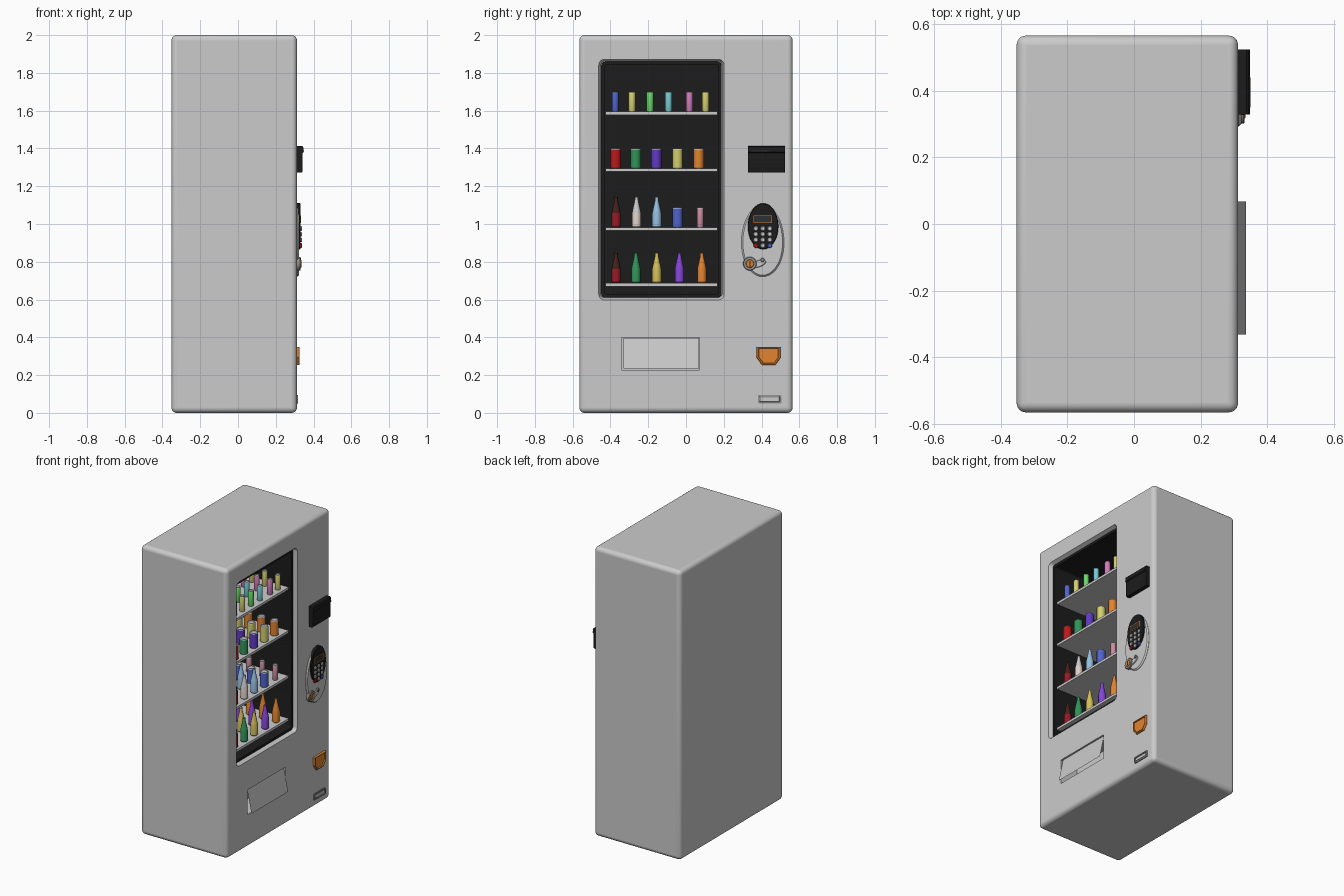
import bpy, bmesh
from math import sin, cos, pi, radians
from mathutils import Vector

if "Cube" in bpy.data.objects:
    bpy.data.objects.remove(bpy.data.objects["Cube"])


def material(name, r, g, b):
    m = bpy.data.materials.new(name)
    m.diffuse_color = (r, g, b, 1)
    m.use_nodes = True
    m.node_tree.nodes["Principled BSDF"].inputs["Base Color"].default_value = m.diffuse_color
    return m


COL = {k: material(k, *v) for k, v in {
    "black": (.012, .012, .012), "dark": (.03, .03, .03), "steel": (.3, .3, .3),
    "light": (.6, .6, .6), "white": (.8, .8, .8), "orange": (.75, .23, .03),
    "red": (.5, .01, .01), "brown": (.06, .015, .01), "crimson": (.3, .01, .02),
    "blue": (.08, .13, .6), "green": (.03, .3, .1), "lime": (.14, .7, .14),
    "yellow": (.65, .62, .16), "gold": (.65, .52, .1), "cyan": (.18, .6, .65),
    "pink": (.65, .2, .5), "rose": (.6, .27, .36), "purple": (.12, .04, .55),
    "violet": (.24, .06, .7), "cream": (.75, .63, .58), "sky": (.3, .52, .75)}.items()}


def loft(name, rings, mats=(), cap0=True, cap1=True, band_mat=None, flip=False, angle=30):
    """Skin a row of equal-length point rings."""
    bm = bmesh.new()
    vs = [[bm.verts.new(p) for p in r] for r in rings]
    n = len(vs[0])
    for k, (a, b) in enumerate(zip(vs, vs[1:])):
        for i in range(n):
            f = bm.faces.new((a[i], a[(i + 1) % n], b[(i + 1) % n], b[i]))
            f.material_index = band_mat(k) if band_mat else 0
    if cap0:
        bm.faces.new(vs[0])
    if cap1:
        bm.faces.new(vs[-1]).material_index = band_mat(len(rings) - 2) if band_mat else 0
    bmesh.ops.recalc_face_normals(bm, faces=bm.faces)
    if flip:
        bmesh.ops.reverse_faces(bm, faces=bm.faces)
    me = bpy.data.meshes.new(name)
    bm.to_mesh(me)
    bm.free()
    for m in mats:
        me.materials.append(COL[m])
    ob = bpy.data.objects.new(name, me)
    bpy.context.collection.objects.link(ob)
    smooth(ob, angle)
    return ob


def smooth(ob, angle):
    bpy.ops.object.select_all(action='DESELECT')
    ob.select_set(True)
    bpy.context.view_layer.objects.active = ob
    bpy.ops.object.shade_smooth_by_angle(angle=radians(angle))


def rrect(x, y0, y1, z0, z1, r, seg=5):
    """Rounded rectangle facing +x."""
    pts = []
    for q, (cy, cz) in enumerate([(y1 - r, z1 - r), (y0 + r, z1 - r), (y0 + r, z0 + r), (y1 - r, z0 + r)]):
        for i in range(seg + 1):
            a = (q + i / seg) * pi / 2
            pts.append((x, cy + r * cos(a), cz + r * sin(a)))
    return pts


def oval(x, cy, cz, ry, rz, n=32, egg=0):
    return [(x, cy + ry * cos(a) * (1 + egg * sin(a)), cz + rz * sin(a))
            for a in (2 * pi * i / n for i in range(n))]


def disc(name, cy, cz, ry, rz, x0, x1, mat=(), n=32, egg=0, bevel=.003):
    return loft(name, [oval(x0, cy, cz, ry, rz, n, egg), oval(x1 - bevel, cy, cz, ry, rz, n, egg),
                       oval(x1, cy, cz, ry - bevel, rz - bevel, n, egg)], mat)


def box(name, x, y, z, mat=()):
    return loft(name, [[(a, y[0], z[0]), (a, y[1], z[0]), (a, y[1], z[1]), (a, y[0], z[1])] for a in x], mat)


# Cabinet with window and delivery openings
F = .312
body = box("cabinet", (-.352, F), (-.565, .565), (0, 2))
bev = body.modifiers.new("bevel", 'BEVEL')
bev.width, bev.segments = .028, 6
WIN = (-.45, .19, .61, 1.86)


def win(x, inset, r):
    y0, y1, z0, z1 = WIN
    return rrect(x, y0 + inset, y1 - inset, z0 + inset, z1 - inset, r)


cutters = [loft("window_cutter", [win(-.27, 0, .02), win(.285, 0, .02), win(F, -.012, .03), win(.4, -.012, .03)]),
           box("delivery_cutter", (.18, .4), (-.342, .072), (.228, .398))]
for c in cutters:
    c.hide_render = True
    mod = body.modifiers.new("cut", 'BOOLEAN')
    mod.operation, mod.object, mod.solver = 'DIFFERENCE', c, 'EXACT'
bpy.context.view_layer.objects.active = body
for mod in list(body.modifiers):
    bpy.ops.object.modifier_apply(modifier=mod.name)
for c in cutters:
    bpy.data.objects.remove(c)
smooth(body, 20)

# Dark display interior and tilted delivery flap
loft("display_interior", [win(.288, .001, .02), win(.288, .018, .012), win(-.26, .018, .012)],
     ["black"], cap0=False, flip=True)
flap = bpy.data.meshes.new("delivery_flap")
flap.from_pydata([(.302, -.332, .396), (.302, .068, .396), (.336, .068, .236), (.336, -.332, .236)], [], [(0, 3, 2, 1)])
bpy.context.collection.objects.link(bpy.data.objects.new("delivery_flap", flap))


# Products: lathed cans and bottles, repeated in rows behind each other
def lathe(name, prof, mats, band_mat, n=16):
    return loft(name, [[(r * cos(2 * pi * i / n), r * sin(2 * pi * i / n), z) for i in range(n)]
                       for r, z in prof], mats, band_mat=band_mat)


def can(r, h, col):
    prof = [(r * .88, 0), (r, .005), (r, h - .005), (r * .88, h), (r * .78, h), (r * .76, h - .004)]
    return lathe("can", prof, [col, "light"], lambda k: int(k >= 2))


def bottle(col, top):
    prof = [(.02, 0), (.024, .005), (.024, .075), (.021, .09), (.011, .135), (.009, .15), (.009, .16)]
    return lathe("bottle", prof, [col, top], lambda k: int(k >= 2))


def C(r, h, col):
    return lambda: can(r, h, col)


def B(col, top=None):
    return lambda: bottle(col, top or col)


SHELVES = [
    (1.595, [(-.375, C(.018, .105, "blue")), (-.286, C(.018, .105, "yellow")), (-.19, C(.018, .105, "lime")),
             (-.092, C(.018, .105, "cyan")), (.018, C(.018, .105, "pink")), (.104, C(.018, .105, "yellow"))]),
    (1.295, [(-.372, C(.027, .105, "red")), (-.266, C(.027, .105, "green")), (-.157, C(.027, .105, "purple")),
             (-.045, C(.027, .105, "yellow")), (.067, C(.027, .105, "orange"))]),
    (.982, [(-.37, B("crimson", "brown")), (-.262, B("cream", "white")), (-.155, B("sky")),
            (-.045, C(.027, .105, "blue")), (.075, C(.018, .105, "rose"))]),
    (.687, [(-.37, B("crimson", "brown")), (-.265, B("green")), (-.155, B("gold")),
            (-.035, B("violet")), (.084, B("orange"))])]
for top, items in SHELVES:
    box("shelf", (-.255, .27), (-.427, .167), (top - .017, top), ["light"])
    for y, make in items:
        first = make()
        for row in range(4):
            ob = first if row == 0 else first.copy()
            if row:
                bpy.context.collection.objects.link(ob)
            ob.location = (.232 - row * .1, y, top)


# Banknote reader: side profile swept across y
prof = [(.30, 1.272), (.338, 1.272), (.342, 1.28), (.342, 1.375), (.348, 1.38), (.345, 1.408), (.338, 1.414), (.30, 1.414)]
loft("banknote_reader", [[(x, y, z) for x, z in prof] for y in (.329, .523)], ["black"])
box("banknote_slot", (.34, .349), (.35, .44), (1.383, 1.388), ["dark"])

# Keypad plate, egg shaped, with dark oval panel
disc("keypad_plate", .406, .912, .113, .191, .30, .322, egg=-.05, n=40, bevel=.008)
disc("keypad_panel", .408, .988, .081, .122, .31, .332, ["black"])
box("screen_frame", (.325, .3335), (.358, .456), (1.004, 1.046), ["orange"])
box("screen", (.325, .3345), (.361, .453), (1.007, 1.043), ["dark"])
for r in range(4):
    for c in range(3):
        col = {(3, 0): "red", (3, 2): "blue"}.get((r, c), "white")
        disc("key", .37 + .037 * c, .976 - .03 * r, .0125, .0125, .325, .338, [col], 16)

# Coin inlet: ring, coloured centre, side arm and button
disc("coin_ring", .338, .79, .036, .036, .31, .332, ["steel"], 24)
disc("coin_centre", .338, .79, .022, .022, .32, .335, ["orange"], 20)
box("coin_slot", (.33, .3365), (.335, .341), (.775, .805), ["dark"])
arm = disc("coin_arm", 0, 0, .04, .018, .31, .328, ["light"], 20)
arm.location = (0, .385, .79)
arm.rotation_euler = (radians(20), 0, 0)
disc("coin_button", .405, .81, .011, .011, .31, .333, ["steel"], 16)

# Coin return cup with chamfered bottom corners
outline = [(.374, .35), (.501, .35), (.501, .292), (.472, .253), (.403, .253), (.374, .292)]


def cup(x, s):
    return [(x, .4375 + (y - .4375) * s, .305 + (z - .305) * s) for y, z in outline]


loft("coin_return", [cup(.30, 1), cup(.321, 1), cup(.326, .95), cup(.326, .84), cup(.319, .8)], ["orange"])

# Small lower slot plate: raised rim around an inset bar
loft("lower_plate", [rrect(x, .381 + i, .505 - i, .05 + i, .095 - i, .004, 2)
                     for x, i in ((.30, 0), (.318, 0), (.318, .008), (.313, .009))], ["steel"])
box("lower_bar", (.305, .317), (.396, .49), (.064, .081), ["light"])
